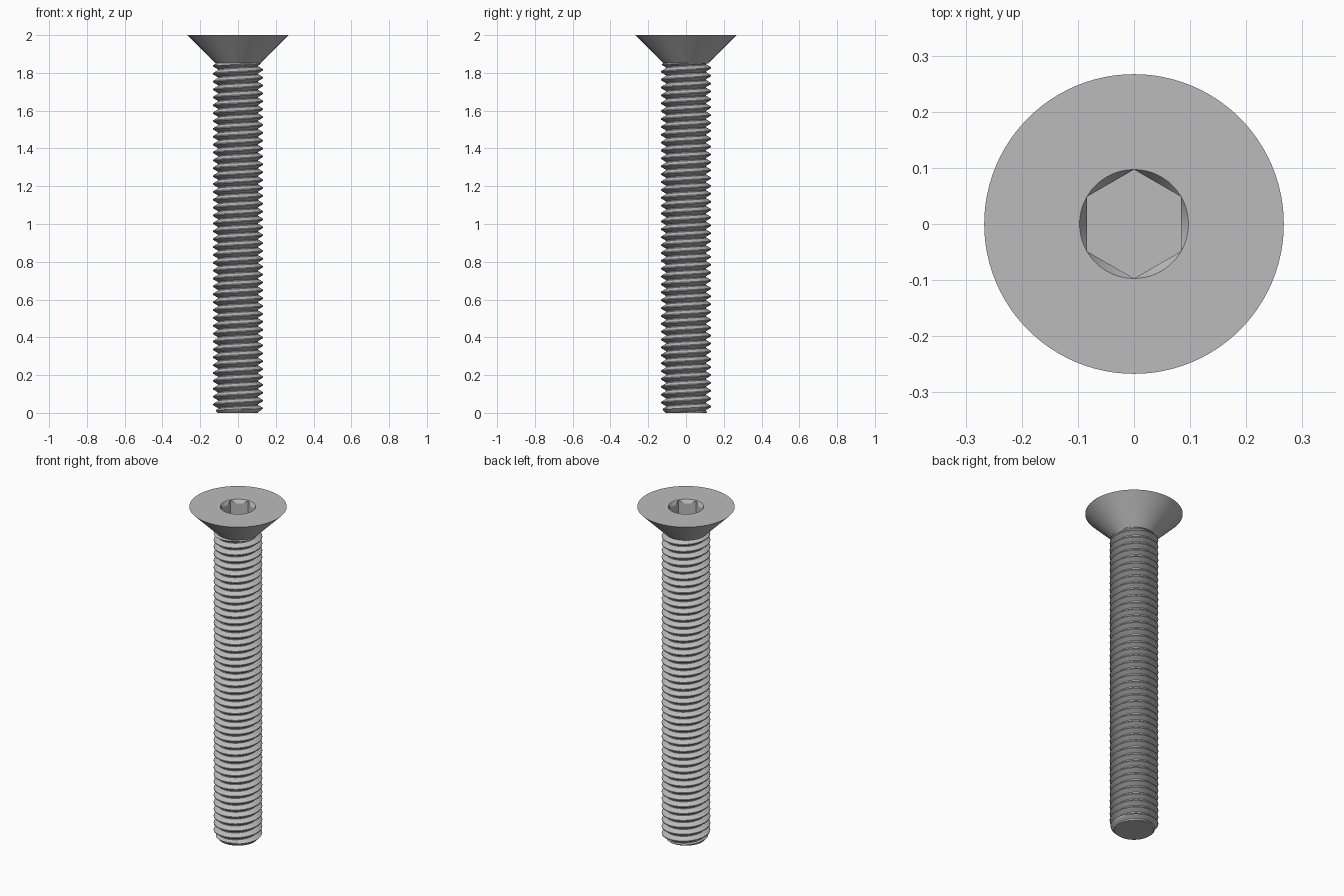
import bpy
import bmesh
from math import cos, sin, tau, pi, radians

cube = bpy.data.objects.get("Cube")
if cube:
    bpy.data.objects.remove(cube)

STEEL = bpy.data.materials.new("steel_grey")
STEEL.use_nodes = True
STEEL.diffuse_color = (0.5, 0.5, 0.5, 1)
STEEL.node_tree.nodes["Principled BSDF"].inputs["Base Color"].default_value = (0.5, 0.5, 0.5, 1)

MAJOR, ROOT, HEAD = 0.133, 0.107, 0.267
PITCH, NECK, TOP = 0.0417, 1.85, 2.0
SOCKET = 0.097


def add_object(name, bm):
    bmesh.ops.recalc_face_normals(bm, faces=bm.faces)
    mesh = bpy.data.meshes.new(name)
    bm.to_mesh(mesh)
    bm.free()
    mesh.materials.append(STEEL)
    obj = bpy.data.objects.new(name, mesh)
    bpy.context.collection.objects.link(obj)
    return obj


def frustum(name, z0, r0, z1, r1, sides, turn=0):
    """Closed tapered prism between two heights."""
    bm = bmesh.new()
    rings = [[bm.verts.new((r * cos(turn + tau * i / sides), r * sin(turn + tau * i / sides), z))
              for i in range(sides)] for z, r in ((z0, r0), (z1, r1))]
    bm.faces.new(rings[0])
    bm.faces.new(rings[1])
    for i in range(sides):
        k = (i + 1) % sides
        bm.faces.new((rings[0][i], rings[0][k], rings[1][k], rings[1][i]))
    return add_object(name, bm)


def smooth(obj, angle):
    bpy.ops.object.select_all(action="DESELECT")
    obj.select_set(True)
    bpy.context.view_layer.objects.active = obj
    bpy.ops.object.shade_smooth_by_angle(angle=radians(angle))


# Countersunk head with a chamfered hexagonal socket
head = frustum("countersunk_head", NECK, 0.117, TOP, HEAD, 96)
hex_cutter = frustum("hex_socket_cutter", 1.88, SOCKET, TOP + 0.1, SOCKET, 6, pi / 2)
slope = 0.6
chamfer_cutter = frustum("socket_chamfer_cutter", TOP - 0.06, SOCKET - 0.06 * slope,
                         TOP + 0.02, SOCKET + 0.02 * slope, 96)
for cutter in (hex_cutter, chamfer_cutter):
    cut = head.modifiers.new(cutter.name, "BOOLEAN")
    cut.operation, cut.solver, cut.object = "DIFFERENCE", "EXACT", cutter
    cutter.hide_render = True
    cutter.hide_viewport = True
    cutter.hide_set(True)
bpy.context.view_layer.objects.active = head
head.select_set(True)
for mod in list(head.modifiers):
    bpy.ops.object.modifier_apply(modifier=mod.name)
for cutter in (hex_cutter, chamfer_cutter):
    bpy.data.objects.remove(cutter)
smooth(head, 25)

# Threaded shank: a helical profile swept around, clipped by the end chamfer
SEG = 64
END = NECK + 0.01
PROFILE = [(0, 0), (0.125, 0), (0.25, 0.333), (0.375, 0.667),
           (0.5, 1), (0.625, 1), (0.75, 0.667), (0.875, 0.333)]
bm = bmesh.new()
turns = int(END / PITCH) + 2
columns = []
for i in range(SEG + 1):
    a = tau * i / SEG
    column = []
    for turn in range(-1, turns):
        for along, height in PROFILE:
            z = min(max((turn + along + i / SEG) * PITCH, 0), END)
            r = ROOT + (MAJOR - ROOT) * height
            r = min(r, ROOT + z * 1.0, ROOT + max(0, END - z) * 1.5)
            column.append(bm.verts.new((r * cos(a), r * sin(a), z)))
    columns.append(column)
for left, right in zip(columns, columns[1:]):
    for j in range(len(left) - 1):
        bm.faces.new((left[j], right[j], right[j + 1], left[j + 1]))
bmesh.ops.remove_doubles(bm, verts=bm.verts, dist=0.00005)
for z in (0, END):
    rim = [e for e in bm.edges if e.is_boundary and all(abs(v.co.z - z) < 0.0001 for v in e.verts)]
    bmesh.ops.holes_fill(bm, edges=rim, sides=0)
shank = add_object("threaded_shank", bm)
smooth(shank, 25)
